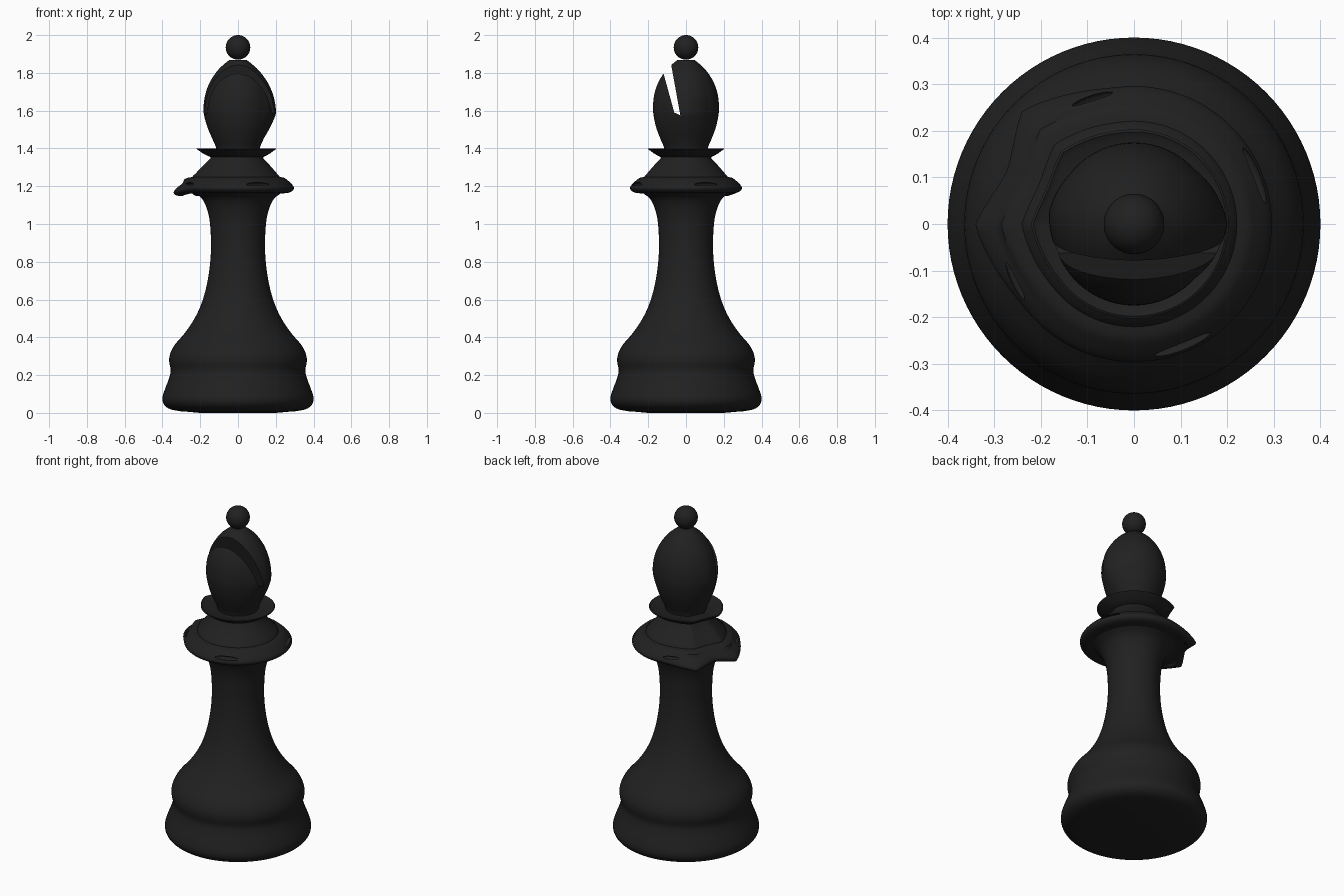
import bpy, bmesh, math
from mathutils import Vector

if "Cube" in bpy.data.objects:
    bpy.data.objects.remove(bpy.data.objects["Cube"])

SEG = 96
black = bpy.data.materials.new("black_lacquer")
black.diffuse_color = (0.015, 0.015, 0.015, 1)
black.use_nodes = True
black.node_tree.nodes["Principled BSDF"].inputs["Base Color"].default_value = black.diffuse_color


def smooth_profile(pts, steps=4):
    """Catmull-Rom curve through (radius, height) points."""
    p = [Vector(q) for q in pts]
    p = [p[0]] + p + [p[-1]]
    out = []
    for i in range(1, len(p) - 2):
        a, b, c, d = p[i - 1:i + 3]
        for s in range(steps):
            t = s / steps
            q = 0.5 * (2 * b + (c - a) * t + (2 * a - 5 * b + 4 * c - d) * t * t
                       + (3 * b - a - 3 * c + d) * t ** 3)
            out.append((max(q.x, 0), q.y))
    return out + [tuple(pts[-1])]


def finish(obj, angle=35):
    obj.data.materials.clear()
    obj.data.materials.append(black)
    bpy.ops.object.select_all(action='DESELECT')
    obj.select_set(True)
    bpy.context.view_layer.objects.active = obj
    bpy.ops.object.shade_smooth_by_angle(angle=math.radians(angle))


def lathe(name, profile, warp=None, caps=(True, True)):
    """Revolve a bottom-to-top profile; warp(a, r, z) returns the altered (r, z)."""
    bm = bmesh.new()
    rings = []
    for r, z in profile:
        ring = []
        for k in range(SEG):
            a = 2 * math.pi * k / SEG
            rr, zz = warp(math.degrees(a), r, z) if warp else (r, z)
            ring.append(bm.verts.new((rr * math.cos(a), rr * math.sin(a), zz)))
        rings.append(ring)
    for lo, hi in zip(rings, rings[1:]):
        for k in range(SEG):
            n = (k + 1) % SEG
            bm.faces.new((lo[k], lo[n], hi[n], hi[k]))
    if caps[0]:
        bm.faces.new(rings[0][::-1])
    if caps[1]:
        bm.faces.new(rings[-1])
    mesh = bpy.data.meshes.new(name)
    bm.to_mesh(mesh)
    bm.free()
    obj = bpy.data.objects.new(name, mesh)
    bpy.context.collection.objects.link(obj)
    finish(obj)
    return obj


def carve(obj, cutter):
    mod = obj.modifiers.new("carve", 'BOOLEAN')
    mod.operation = 'DIFFERENCE'
    mod.solver = 'EXACT'
    mod.object = cutter
    bpy.context.view_layer.objects.active = obj
    bpy.ops.object.modifier_apply(modifier=mod.name)
    bpy.data.objects.remove(cutter)


def corner(a):
    """Weight of the two pulled corners on the left/back-left of the rings."""
    d = min(abs(a - 135), abs(a - 180))
    reach = 22.5 if 135 < a < 180 else 38
    return max(0, 1 - d / reach) ** 1.6


def collar_warp(a, r, z):
    w = corner(a) * max(0, (r - 0.17) / 0.12)
    drop = 0.022 * w if r > 0.26 else 0
    return r * (1 + 0.15 * min(w, 1)), z - drop


def ring_warp(a, r, z):
    return r * (1 + 0.09 * corner(a)), z


def head_warp(a, r, z):
    # pulled cheeks at both ends of the slot
    right = max(0, 1 - min(a, 360 - a) / 42)
    left = max(0, 1 - abs(a - 172) / 30)
    h = max(0, 1 - (z - 1.58) / 0.3) if z > 1.58 else max(0, 1 - (1.58 - z) / 0.13)
    return r * (1 + h * (0.16 * right + 0.06 * left)), z


# Base and stem
lathe("base_and_stem", smooth_profile([
    (0.30, 0.008), (0.36, 0.02), (0.392, 0.045), (0.40, 0.08), (0.385, 0.13),
    (0.366, 0.18), (0.356, 0.225), (0.364, 0.27), (0.36, 0.31), (0.335, 0.36),
    (0.28, 0.425), (0.23, 0.50), (0.193, 0.58), (0.167, 0.67), (0.15, 0.77),
    (0.143, 0.87), (0.145, 0.96), (0.152, 1.03), (0.168, 1.09), (0.192, 1.135),
    (0.232, 1.166)]), caps=(True, False))
lathe("foot", [(0.20, 0.0), (0.31, 0.01)], caps=(True, False))

# Wide collar with four shallow dimples
collar = lathe("collar", smooth_profile([
    (0.21, 1.16), (0.265, 1.165), (0.288, 1.175), (0.296, 1.19), (0.288, 1.207),
    (0.268, 1.227), (0.245, 1.244), (0.215, 1.25)]), collar_warp)
for deg in (22, 112, 202, 292):
    a = math.radians(deg)
    bpy.ops.mesh.primitive_uv_sphere_add(
        segments=32, ring_count=16, location=(0.274 * math.cos(a), 0.274 * math.sin(a), 1.207),
        rotation=(0, 0, a))
    tool = bpy.context.object
    tool.scale = (0.017, 0.068, 0.013)
    carve(collar, tool)
finish(collar)

# Sloping neck above the collar
lathe("neck", [(0.222, 1.246), (0.218, 1.256), (0.208, 1.265), (0.165, 1.315),
               (0.136, 1.345), (0.13, 1.36)], ring_warp, caps=(False, False))

# Thin flared ring under the head
lathe("flared_ring", [(0.125, 1.354), (0.135, 1.355), (0.168, 1.372), (0.203, 1.398),
                      (0.198, 1.401), (0.185, 1.393), (0.11, 1.39)],
      ring_warp, caps=(False, False))

# Head with a slanted wedge slot across x
head = lathe("head", smooth_profile([
    (0.112, 1.385), (0.118, 1.41), (0.135, 1.45), (0.156, 1.505), (0.17, 1.565),
    (0.175, 1.62), (0.167, 1.69), (0.144, 1.755), (0.105, 1.815), (0.065, 1.853),
    (0.045, 1.868)]), head_warp)
slot = [(-0.062, 1.59), (-0.03, 1.575), (-0.085, 1.88), (-0.142, 1.88)]
bm = bmesh.new()
sides = [[bm.verts.new((x, y, z)) for y, z in slot] for x in (-0.3, 0.3)]
bm.faces.new(sides[0][::-1])
bm.faces.new(sides[1])
for k in range(4):
    n = (k + 1) % 4
    bm.faces.new((sides[0][k], sides[0][n], sides[1][n], sides[1][k]))
bmesh.ops.recalc_face_normals(bm, faces=bm.faces)
mesh = bpy.data.meshes.new("slot_cutter")
bm.to_mesh(mesh)
bm.free()
cutter = bpy.data.objects.new("slot_cutter", mesh)
cutter.hide_render = True
bpy.context.collection.objects.link(cutter)
carve(head, cutter)
finish(head)

# Ball on top
bpy.ops.mesh.primitive_uv_sphere_add(segments=48, ring_count=24, radius=0.065,
                                     location=(0, 0, 1.935))
ball = bpy.context.object
ball.name = "top_ball"
finish(ball)
